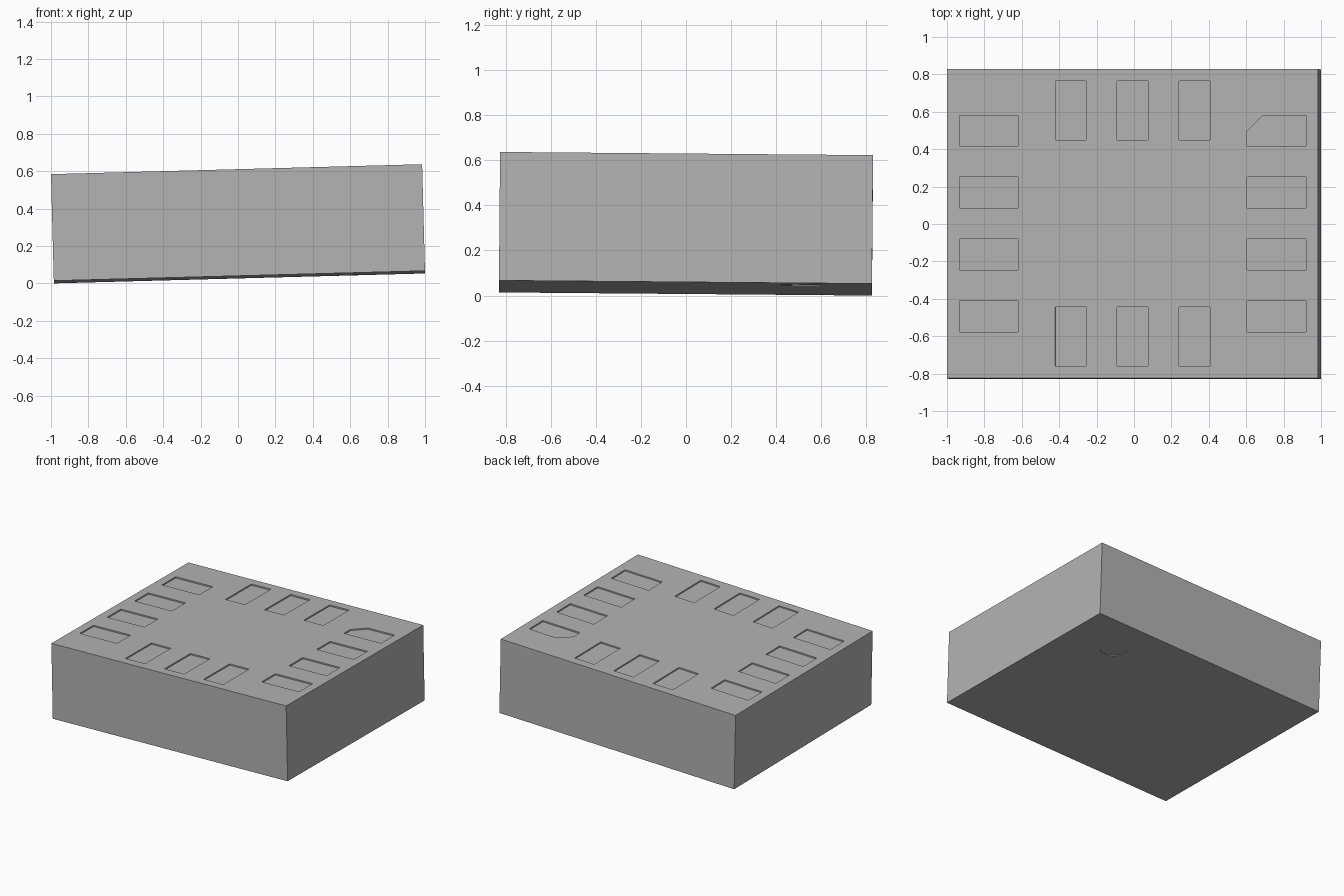
import bpy
import bmesh
import math

if "Cube" in bpy.data.objects:
    bpy.data.objects.remove(bpy.data.objects["Cube"], do_unlink=True)

MM = 0.6617                                  # units per package millimetre
W, D, H = 3 * MM, 2.5 * MM, 0.57             # package size
PAD_L, PAD_W, PITCH, GAP = 0.475 * MM, 0.25 * MM, 0.5 * MM, 0.1 * MM
RECESS = 0.01

grey = bpy.data.materials.new("package grey")
grey.use_nodes = True
colour = (0.45, 0.45, 0.45, 1)
grey.diffuse_color = colour
grey.node_tree.nodes["Principled BSDF"].inputs["Base Color"].default_value = colour


def make_object(name, bm):
    bmesh.ops.recalc_face_normals(bm, faces=bm.faces)
    mesh = bpy.data.meshes.new(name)
    bm.to_mesh(mesh)
    bm.free()
    mesh.materials.append(grey)
    obj = bpy.data.objects.new(name, mesh)
    bpy.context.scene.collection.objects.link(obj)
    return obj


def add_prism(bm, outline, z0, z1):
    face = bm.faces.new([bm.verts.new((x, y, z0)) for x, y in outline])
    top = bmesh.ops.extrude_face_region(bm, geom=[face])["geom"]
    verts = [v for v in top if isinstance(v, bmesh.types.BMVert)]
    bmesh.ops.translate(bm, verts=verts, vec=(0, 0, z1 - z0))


def rectangle(x, y, w, d):
    return [(x - w / 2, y - d / 2), (x + w / 2, y - d / 2),
            (x + w / 2, y + d / 2), (x - w / 2, y + d / 2)]


# Package body
bm = bmesh.new()
add_prism(bm, rectangle(0, 0, W, D), -H / 2, H / 2)
body = make_object("package_body", bm)

# Shallow contact pads around the top rim
bm = bmesh.new()
low, high = H / 2 - RECESS, H / 2 + 0.05
for side in (-1, 1):
    for i in range(4):
        x = side * (W / 2 - GAP - PAD_L / 2)
        outline = rectangle(x, (i - 1.5) * PITCH, PAD_L, PAD_W)
        if side == 1 and i == 3:             # first contact has a cut corner
            cx, cy = outline.pop()
            cut = PAD_W * 0.52
            outline += [(cx + cut, cy), (cx, cy - cut)]
        add_prism(bm, outline, low, high)
    for i in range(3):
        y = side * (D / 2 - GAP - PAD_L / 2)
        add_prism(bm, rectangle((i - 1) * PITCH, y, PAD_W, PAD_L), low, high)

# Round orientation mark underneath
mark = [(0.61 + 0.093 * math.cos(a * math.tau / 48),
         0.515 + 0.093 * math.sin(a * math.tau / 48)) for a in range(48)]
add_prism(bm, mark, -H / 2 - 0.05, -H / 2 + 0.005)
cutter = make_object("recess_cutter", bm)
cutter.hide_render = True

# Cut the recesses, then drop the cutter
mod = body.modifiers.new("recesses", 'BOOLEAN')
mod.operation = 'DIFFERENCE'
mod.solver = 'EXACT'
mod.object = cutter
bpy.context.view_layer.objects.active = body
body.select_set(True)
bpy.ops.object.modifier_apply(modifier=mod.name)
bpy.data.objects.remove(cutter, do_unlink=True)

# The package sits at a slight tilt
body.rotation_euler = (-0.0085, -0.0267, 0)
body.location.z = 0.3185
